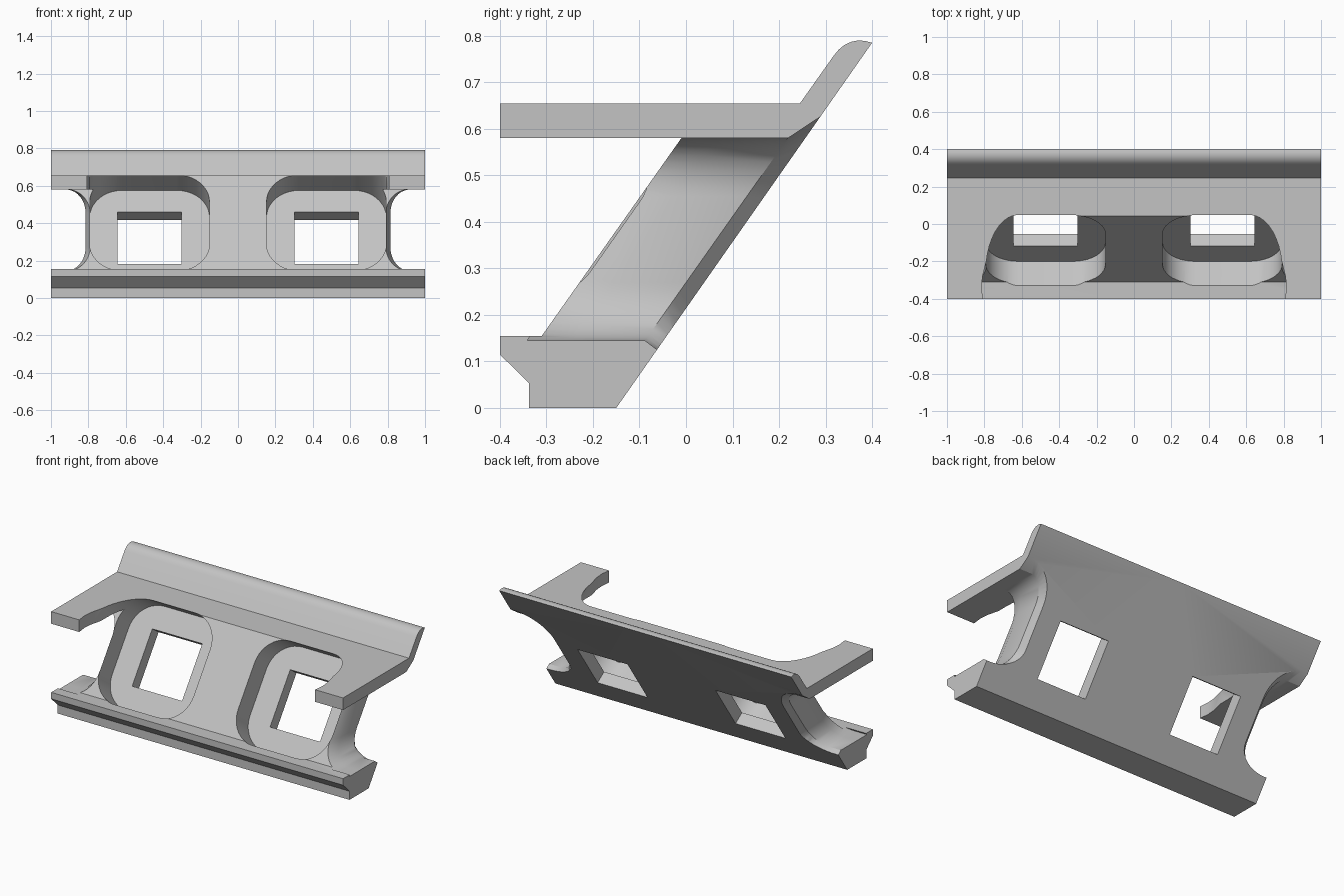
import bpy
import bmesh
from math import cos, sin, pi
from mathutils import Vector

if "Cube" in bpy.data.objects:
    bpy.data.objects.remove(bpy.data.objects["Cube"], do_unlink=True)

grey = bpy.data.materials.new("light_grey")
grey.use_nodes = True
grey.diffuse_color = (0.55, 0.55, 0.55, 1)
grey.node_tree.nodes["Principled BSDF"].inputs["Base Color"].default_value = grey.diffuse_color

# Frame of the leaning panel: foot of its front face, up the slope, into the panel
FOOT = Vector((0, -0.31, 0.155))
UP = Vector((0, 0.353, 0.5)).normalized()
INTO = Vector((0, UP.z, -UP.y))
THICK = 0.22


def on_panel(x, s, d):
    return FOOT + UP * s + INTO * d + Vector((x, 0, 0))


def at_depth(outline, d):
    """Project an x, z outline onto the plane at depth d in the panel."""
    return [on_panel(x, (z - FOOT.z - INTO.z * d) / UP.z, d) for x, z in outline]


def loft(name, *rings):
    """Closed solid through matching outlines."""
    bm = bmesh.new()
    loops = [[bm.verts.new(p) for p in ring] for ring in rings]
    n = len(loops[0])
    bm.faces.new(loops[0])
    bm.faces.new(loops[-1][::-1])
    sides = []
    for a, b in zip(loops, loops[1:]):
        for i in range(n):
            j = (i + 1) % n
            sides.append(bm.faces.new((a[j], a[i], b[i], b[j])))
    if len(rings) > 2:
        bmesh.ops.triangulate(bm, faces=sides)
    bmesh.ops.recalc_face_normals(bm, faces=bm.faces)
    mesh = bpy.data.meshes.new(name)
    bm.to_mesh(mesh)
    bm.free()
    mesh.materials.append(grey)
    ob = bpy.data.objects.new(name, mesh)
    bpy.context.collection.objects.link(ob)
    return ob


def combine(target, tool, operation):
    tool.hide_render = True
    mod = target.modifiers.new("combine", 'BOOLEAN')
    mod.operation = operation
    mod.solver = 'EXACT'
    mod.object = tool
    bpy.context.view_layer.objects.active = target
    bpy.ops.object.modifier_apply(modifier=mod.name)
    bpy.data.objects.remove(tool, do_unlink=True)


def rounded_rect(cx, cy, w, h, r, steps=10):
    pts = []
    for k, (sx, sy) in enumerate(((1, 1), (-1, 1), (-1, -1), (1, -1))):
        for i in range(steps + 1):
            t = (k + i / steps) * pi / 2
            pts.append((cx + sx * (w / 2 - r) + r * cos(t),
                        cy + sy * (h / 2 - r) + r * sin(t)))
    return pts


def scallop(wall, low, high, rx, r_low, r_high, steps=10):
    """Side notch outline in x and z, with filleted inner corners."""
    pts = [(1.1, low)]
    for i in range(steps + 1):
        t = i / steps * pi / 2
        pts.append((wall + rx * (1 - sin(t)), low + r_low * (1 - cos(t))))
    for i in range(steps + 1):
        t = i / steps * pi / 2
        pts.append((wall + rx * (1 - cos(t)), high - r_high * (1 - sin(t))))
    return pts + [(1.1, high)]


# Left half of the body: base rail, leaning panel and rounded top lip
lip = [(0.4, 0.785), (0.385, 0.789), (0.37, 0.79), (0.355, 0.787),
       (0.34, 0.78), (0.328, 0.77), (0.318, 0.758)]
profile = [(-0.337, 0), (-0.15, 0)] + lip + [
    (0.245, 0.655), (0.043, 0.655), (-0.31, 0.155),
    (-0.4, 0.155), (-0.4, 0.115), (-0.337, 0.053)]
body = loft("leaning_bracket", [(0, y, z) for y, z in profile],
            [(1, y, z) for y, z in profile])

# Side notch, narrowing the panel at its front rim and flaring at the back
front = scallop(0.782, 0.145, 0.58, 0.13, 0.13, 0.13)
middle = scallop(0.815, 0.145, 0.58, 0.105, 0.125, 0.125)
back = scallop(0.785, 0.125, 0.63, 0.2, 0.11, 0.18)
inner = at_depth(middle, THICK - 0.033)
outer = [p + (p - q) * 0.1 for p, q in zip(at_depth(back, THICK), inner)]
combine(body, loft("notch_cutter", at_depth(front, -0.02), at_depth(middle, 0.06),
                   inner, outer), 'DIFFERENCE')

# Shelf arm reaching forward
arm = [(1, -0.4), (1, 0.1), (0.5, 0.1), (0.5, 0.043), (0.57, 0.043), (0.62, 0.036),
       (0.66, 0.02), (0.7, -0.015), (0.735, -0.06), (0.765, -0.12), (0.79, -0.2),
       (0.81, -0.28), (0.815, -0.34), (0.808, -0.4)]
combine(body, loft("shelf_arm", [(x, y, 0.58) for x, y in arm],
                   [(x, y, 0.655) for x, y in arm]), 'UNION')

# Rounded pocket and square window, cut square to the panel
CX = 0.4725
pocket = rounded_rect(CX, 0.302, 0.64, 0.627, 0.175)
combine(body, loft("pocket_cutter", [on_panel(x, s, -0.5) for x, s in pocket],
                   [on_panel(x, s, 0.143) for x, s in pocket]), 'DIFFERENCE')
window = [(CX + a * 0.171, 0.303 + b * 0.171)
          for a, b in ((1, 1), (-1, 1), (-1, -1), (1, -1))]
combine(body, loft("window_cutter", [on_panel(x, s, 0.05) for x, s in window],
                   [on_panel(x, s, 0.3) for x, s in window]), 'DIFFERENCE')

# Open the middle and mirror to the right half
bm = bmesh.new()
bm.from_mesh(body.data)
seam = [f for f in bm.faces if all(abs(v.co.x) < 0.0001 for v in f.verts)]
bmesh.ops.delete(bm, geom=seam, context='FACES')
bm.to_mesh(body.data)
bm.free()
mirror = body.modifiers.new("mirror", 'MIRROR')
mirror.use_clip = True
bpy.context.view_layer.objects.active = body
bpy.ops.object.modifier_apply(modifier=mirror.name)

# Smooth curves, crisp edges
bpy.ops.object.select_all(action='DESELECT')
body.select_set(True)
bpy.ops.object.shade_smooth_by_angle(angle=pi / 6)
